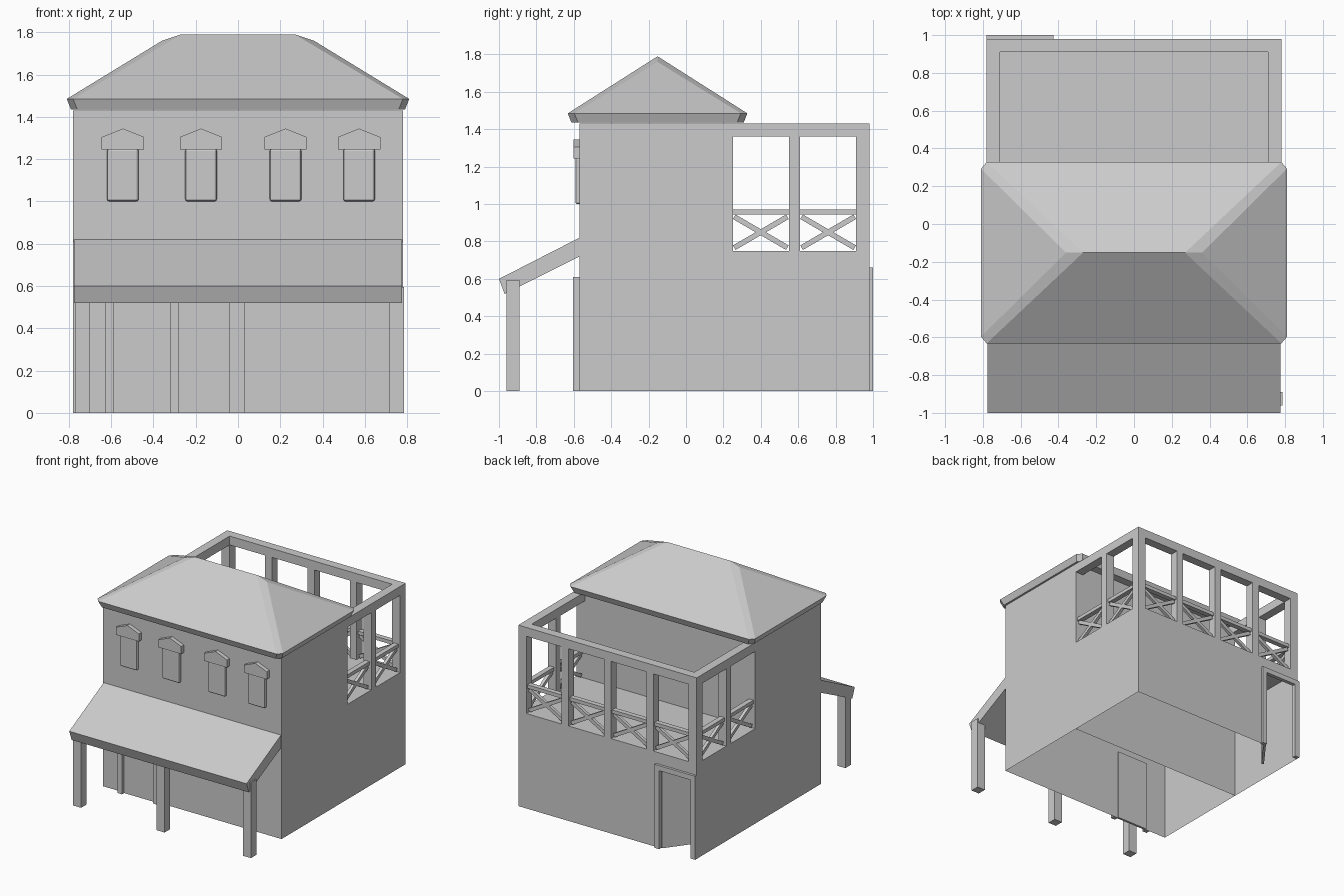
import bpy, bmesh, math
from mathutils import Vector

if "Cube" in bpy.data.objects:
    bpy.data.objects.remove(bpy.data.objects["Cube"])


def mesh(name, verts, faces):
    me = bpy.data.meshes.new(name)
    bm = bmesh.new()
    vs = [bm.verts.new(v) for v in verts]
    for f in faces:
        bm.faces.new([vs[i] for i in f])
    bmesh.ops.remove_doubles(bm, verts=bm.verts, dist=1e-4)
    bmesh.ops.recalc_face_normals(bm, faces=bm.faces)
    bm.to_mesh(me)
    bm.free()
    ob = bpy.data.objects.new(name, me)
    bpy.context.collection.objects.link(ob)
    return ob


BOX = [(0, 1, 3, 2), (4, 6, 7, 5), (0, 4, 5, 1), (2, 3, 7, 6), (0, 2, 6, 4), (1, 5, 7, 3)]
# face order: -x, +x, -y, +y, bottom, top


def box(name, x0, x1, y0, y1, z0, z1, skip=()):
    v = [(x, y, z) for x in (x0, x1) for y in (y0, y1) for z in (z0, z1)]
    return mesh(name, v, [f for i, f in enumerate(BOX) if i not in skip])


def prism(name, pts, a, b, axis):
    """Extrude a 2D outline along x (pts are y,z) or y (pts are x,z)."""
    n = len(pts)
    put = (lambda p, t: (t, *p)) if axis == 'x' else (lambda p, t: (p[0], t, p[1]))
    v = [put(p, t) for t in (a, b) for p in pts]
    f = [tuple(range(n)), tuple(range(n, 2 * n))]
    f += [(i, (i + 1) % n, n + (i + 1) % n, n + i) for i in range(n)]
    return mesh(name, v, f)


W, FRONT, MID, BACK = 0.78, -0.57, 0.25, 0.98
FLOOR, TOP = 0.75, 1.43

# House shells, open underneath
box("front_block", -W, W, FRONT, MID, 0, TOP, skip=(4,))
xs, zs = (-W, -0.74, -0.46, W), (0, 0.62, FLOOR)
v = [(x, BACK, z) for z in zs for x in xs]
f = [(r * 4 + c, r * 4 + c + 1, r * 4 + c + 5, r * 4 + c + 4)
     for r in range(2) for c in range(3) if (r, c) != (0, 1)]
mesh("rear_wall", v, f)
box("rear_block", -W, W, MID, BACK, 0, FLOOR, skip=(2, 3, 4))

# Balcony top beams and posts
B = 0.07
for s, n in ((-1, "left"), (1, "right")):
    a, b = sorted((s * W, s * (W - B)))
    box(f"balcony_beam_{n}", a, b, MID, BACK - B, 1.36, TOP)
    box(f"balcony_corner_post_{n}", a, b, BACK - B, BACK, FLOOR, 1.36)
    box(f"balcony_side_post_{n}", a, b, 0.55, 0.61, FLOOR, 1.36)
box("balcony_beam_rear", -W, W, BACK - B, BACK, 1.36, TOP)
posts = (-0.37, 0, 0.37)
for x in posts:
    box("balcony_rear_post", x - 0.03, x + 0.03, BACK - B, BACK, FLOOR, 1.36)


# Railing bay: top rail plus crossed braces between two plan points
def railing(p, q):
    p, q = Vector(p), Vector(q)
    d = (q - p).normalized()
    n = Vector((-d.y, d.x))
    h = 0.028

    def bar(u0, z0, u1, z1, t):
        e = Vector((u1 - u0, z1 - z0)).normalized()
        o = Vector((-e.y, e.x)) * h / 2
        prof = [(u0 + o.x, z0 + o.y), (u1 + o.x, z1 + o.y),
                (u1 - o.x, z1 - o.y), (u0 - o.x, z0 - o.y)]
        vs = []
        for k in (-t, t):
            for u, z in prof:
                c = p + d * u + n * k
                vs.append((c.x, c.y, z))
        mesh("railing_bar", vs, [(0, 1, 2, 3), (4, 5, 6, 7)] +
             [(i, (i + 1) % 4, 4 + (i + 1) % 4, 4 + i) for i in range(4)])

    L = (q - p).length
    bar(0, 0.957, L, 0.957, 0.02)
    bar(0.008, 0.767, L - 0.008, 0.932, 0.012)
    bar(0.008, 0.932, L - 0.008, 0.767, 0.012)


for s in (-1, 1):
    x = s * (W - B / 2)
    railing((x, MID), (x, 0.55))
    railing((x, 0.61), (x, BACK - B))
edges = [-W + B] + [e for x in posts for e in (x - 0.03, x + 0.03)] + [W - B]
for a, b in zip(edges[::2], edges[1::2]):
    railing((a, BACK - B / 2), (b, BACK - B / 2))

# Hipped roof with chamfered hips
def ring(ix, iy, z):
    x1, x2, y1, y2 = 0.78 - ix, 0.81 - ix, 0.48 - iy, 0.445 - iy
    return [(x, y - 0.152, z) for x, y in
            ((-x1, -y1), (x1, -y1), (x2, -y2), (x2, y2),
             (x1, y1), (-x1, y1), (-x2, y2), (-x2, -y2))]


v = ring(0.02, 0.02, 1.435) + ring(0, 0, 1.485)
v += [(-0.27, -0.152, 1.79), (0.27, -0.152, 1.79), (0.36, -0.152, 1.76), (-0.36, -0.152, 1.76)]
f = [tuple(range(8))] + [(i, (i + 1) % 8, 8 + (i + 1) % 8, 8 + i) for i in range(8)]
f += [(8, 9, 17, 16), (12, 13, 16, 17), (10, 11, 18), (14, 15, 19),
      (9, 10, 18, 17), (11, 12, 17, 18), (13, 14, 19, 16), (15, 8, 16, 19)]
roof = mesh("roof", v, f)

# Porch awning and posts
prism("porch_awning", [(FRONT, 0.82), (-1.0, 0.60), (-0.97, 0.52), (FRONT, 0.72)], -0.775, 0.775, 'x')
for x in (-0.735, -0.005, 0.75):
    box("porch_post", x - 0.035, x + 0.035, -0.96, -0.89, 0, 0.595)

# Windows with gabled hoods
for x in (-0.545, -0.175, 0.225, 0.573):
    w = box("window", x - 0.075, x + 0.075, -0.592, FRONT + 0.01, 1.0, 1.25)
    m = w.modifiers.new("bevel", 'BEVEL')
    m.width, m.segments = 0.012, 2
    prism("window_hood", [(x - 0.1, 1.245), (x + 0.1, 1.245), (x + 0.1, 1.305),
                          (x, 1.345), (x - 0.1, 1.305)], -0.602, FRONT, 'y')


# Door frames
def frame(name, x0, x1, y0, y1, z, t):
    prism(name, [(x0, 0), (x0, z), (x1, z), (x1, 0), (x1 - t, 0),
                 (x1 - t, z - t), (x0 + t, z - t), (x0 + t, 0)], y0, y1, 'y')


frame("front_door_frame", -0.63, -0.28, -0.605, FRONT, 0.61, 0.04)
box("front_door", -0.59, -0.32, -0.578, FRONT + 0.01, 0, 0.57)
frame("rear_door_frame", -W, -0.425, 0.97, 1.0, 0.66, 0.04)

# Rear door standing ajar inward
door = box("rear_door", -0.28, 0, -0.01, 0.01, 0, 0.615)
door.location = (-0.465, BACK - 0.01, 0)
door.rotation_euler.z = math.radians(53)
